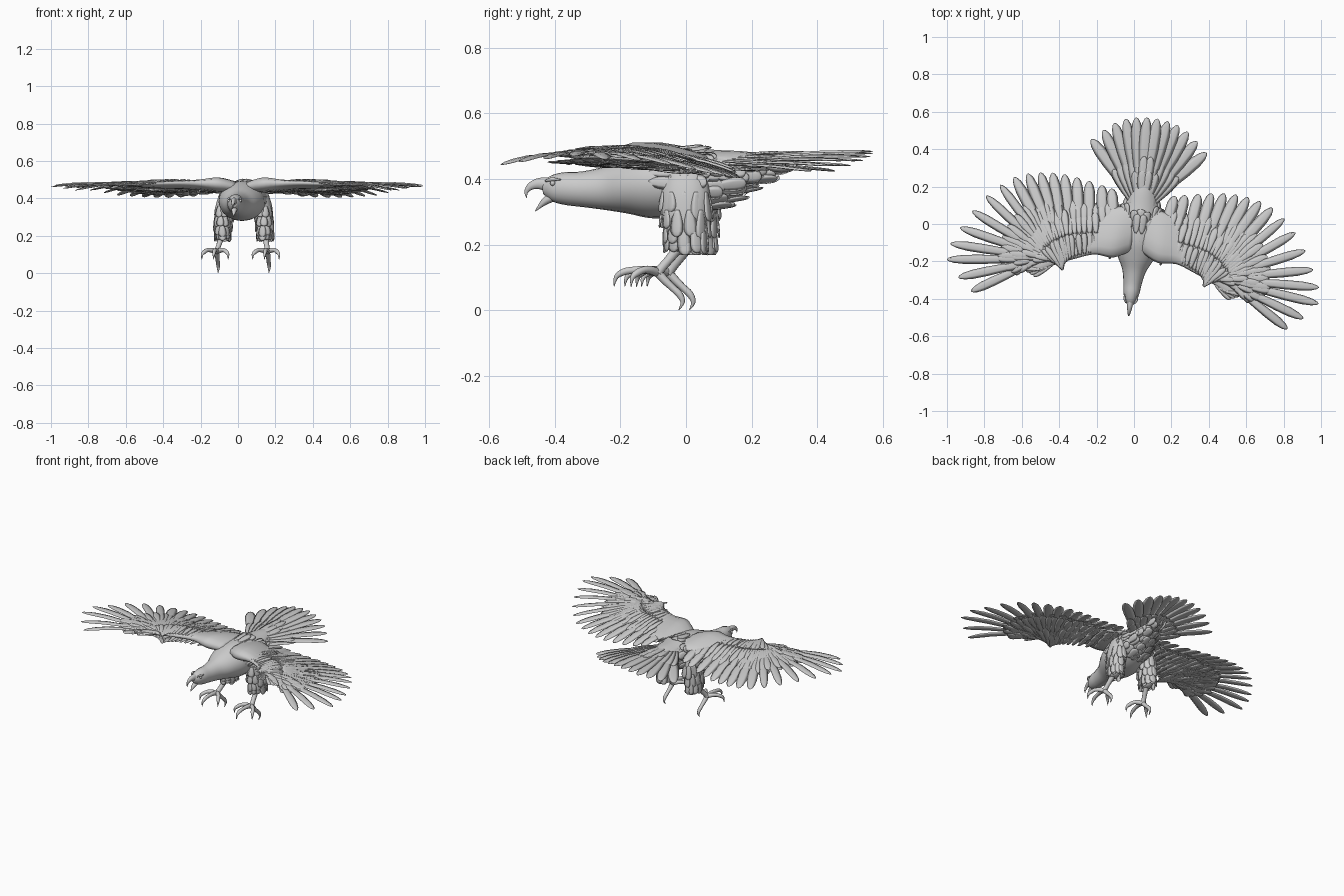
import bpy, bmesh, math, random
from mathutils import Vector as V

if "Cube" in bpy.data.objects:
    bpy.data.objects.remove(bpy.data.objects["Cube"])

random.seed(4)
YAW, OFFSET = math.radians(-6.8), (0.03, 0, 0)   # bird is turned slightly


def smooth_path(rows, n):
    """Catmull-Rom resampling of tuples, n steps per segment."""
    out = []
    for i in range(len(rows) - 1):
        a, b, c, d = rows[max(i - 1, 0)], rows[i], rows[i + 1], rows[min(i + 2, len(rows) - 1)]
        for k in range(n):
            t = k / n
            out.append(tuple(0.5 * (2 * q + (r - p) * t + (2 * p - 5 * q + 4 * r - s) * t * t
                                    + (3 * q - p - 3 * r + s) * t ** 3) for p, q, r, s in zip(a, b, c, d)))
    return out + [tuple(rows[-1])]


def loft(bm, rings):
    vs = [[bm.verts.new(p) for p in r] for r in rings]
    n = len(vs[0])
    for a, b in zip(vs, vs[1:]):
        for i in range(n):
            bm.faces.new((a[i], a[(i + 1) % n], b[(i + 1) % n], b[i]))
    bm.faces.new(vs[0][::-1])
    bm.faces.new(vs[-1])


def tube(bm, rows, n=4, sides=10, flat=1.0):
    """Rows are x, y, z, radius."""
    pts = smooth_path(rows, n)
    rings = []
    for i, p in enumerate(pts):
        d = (V(pts[min(i + 1, len(pts) - 1)][:3]) - V(pts[max(i - 1, 0)][:3])).normalized()
        u = (V((1, 0, 0)) - d * d.x).normalized()
        v = d.cross(u)
        r = max(p[3], 0.0008)
        rings.append([V(p[:3]) + u * r * flat * math.cos(a) + v * r * math.sin(a)
                      for a in (2 * math.pi * k / sides for k in range(sides))])
    loft(bm, rings)


PROFILE = [(0, .4), (.12, .6), (.35, .85), (.6, 1), (.8, .97), (.92, .72), (.98, .38), (1, .08)]
SECTION = [(1, 0), (.4, 1), (-.4, 1), (-1, 0), (-.4, -.7), (.4, -.7)]


def feather(bm, root, tip, width, thick=0.004, up=(0, 0, 1), bend=0.0):
    root, tip = V(root), V(tip)
    d = tip - root
    side = d.cross(V(up)).normalized()
    nrm = side.cross(d).normalized()
    loft(bm, [[root + d * u + nrm * (bend * math.sin(math.pi * u) + thick * b * min(1, w * 1.2))
               + side * (width / 2 * w * a) for a, b in SECTION] for u, w in PROFILE])


def finish(name, bm, mirror=True):
    bmesh.ops.recalc_face_normals(bm, faces=bm.faces)
    me = bpy.data.meshes.new(name)
    bm.to_mesh(me)
    bm.free()
    me.polygons.foreach_set("use_smooth", [True] * len(me.polygons))
    ob = bpy.data.objects.new(name, me)
    bpy.context.collection.objects.link(ob)
    ob.rotation_euler.z, ob.location = YAW, OFFSET
    if mirror:
        ob.modifiers.new("Mirror", 'MIRROR').use_mirror_merge = False
    return ob


def jit(s):
    return V([random.uniform(-s, s) for _ in range(3)])


# body, neck and head: y, centre z, half width, half height
BODY = smooth_path([(-.438, .375, .014, .02), (-.41, .372, .032, .04), (-.37, .371, .043, .05),
                    (-.32, .369, .049, .054), (-.25, .372, .064, .066), (-.18, .38, .098, .085),
                    (-.10, .385, .122, .105), (0, .39, .122, .105), (.1, .405, .10, .083),
                    (.18, .432, .07, .052), (.27, .452, .04, .02)], 4)
bm = bmesh.new()
loft(bm, [[(w * math.sin(a), y, z + h * math.cos(a)) for a in (2 * math.pi * k / 20 for k in range(20))]
          for y, z, w, h in BODY])
finish("body", bm, False)

# hooked open beak
bm = bmesh.new()
tube(bm, [(0, -.42, .383, .024), (0, -.45, .386, .018), (0, -.476, .378, .012),
          (0, -.49, .36, .006), (0, -.488, .343, .001)], flat=.75)
finish("upper_beak", bm, False)
bm = bmesh.new()
tube(bm, [(0, -.405, .348, .016), (0, -.435, .33, .011), (0, -.462, .302, .001)], flat=1.1)
finish("lower_beak", bm, False)

# eyes under brow ridges
bm = bmesh.new()
bmesh.ops.create_uvsphere(bm, u_segments=12, v_segments=8, radius=.008)
bmesh.ops.translate(bm, verts=bm.verts, vec=(.031, -.405, .387))
tube(bm, [(.022, -.428, .394, .003), (.032, -.408, .399, .006), (.036, -.38, .398, .002)], sides=8)
finish("eyes", bm)

# body plumage over back, flanks and rump
bm = bmesh.new()
for j, (y, z, w, h) in enumerate(BODY):
    if -.12 < y < .25 and j % 2 == 0:
        for k in range(11):
            a = math.radians(k * 18 + (j // 2 % 2) * 9 + random.uniform(-4, 4))
            if a > (1.7 if y < .05 else 3.1):
                continue
            n = V((math.sin(a), 0, math.cos(a)))
            p = V((w * n.x, y, z + h * n.z))
            feather(bm, p - n * .003, p + V((0, random.uniform(.07, .1), 0)) + n * (.004 - .025 * (y > .05))
                    + jit(.006), .045, .004, n)
finish("body_feathers", bm)

# wing arm: x, front y, rear y, front z, rear z, half thickness
bm = bmesh.new()
rings = []
for x, y0, y1, z0, z1, t in smooth_path([(.03, -.15, .10, .46, .46, .03), (.12, -.195, .08, .478, .46, .042),
                                         (.22, -.19, .05, .482, .452, .028), (.32, -.225, 0, .483, .455, .02),
                                         (.42, -.268, -.06, .48, .455, .016), (.50, -.312, -.14, .477, .46, .012),
                                         (.56, -.325, -.23, .472, .465, .005)], 4):
    ring = []
    for k in range(14):
        a = 2 * math.pi * k / 14
        f = (1 - math.cos(a)) / 2
        ring.append((x, y0 + (y1 - y0) * f, z0 + (z1 - z0) * f + t * math.sin(a) * (1.25 - .7 * f)))
    rings.append(ring)
loft(bm, rings)
finish("wing_arms", bm)

# flight feathers: root x, root y, tip x, tip y, tip z
FLIGHT = [(.56, -.285, .851, -.464, .445), (.55, -.255, 1.0, -.31, .465), (.53, -.225, .95, -.133, .462),
          (.50, -.195, .832, .052, .442), (.465, -.165, .695, .169, .415), (.425, -.13, .559, .21, .403),
          (.36, -.10, .43, .216, .403), (.26, -.08, .295, .196, .408), (.13, -.06, .17, .17, .43)]
bm = bmesh.new()
for i, (rx, ry, tx, ty, tz) in enumerate(smooth_path(FLIGHT, 2)):
    feather(bm, (rx, ry, .468 + .002 * (i % 2)), (tx, ty, tz + random.uniform(-.004, .004)),
            .05 if i < 8 else .062, .005, bend=.014)
finish("flight_feathers", bm)

# covert feathers in overlapping rows, above and below the wing
for name, sgn, per in (("upper_coverts", 1, 4), ("under_coverts", -1, 3)):
    bm = bmesh.new()
    rows = smooth_path(FLIGHT, per)
    for u0, u1, wid in ((-.38, .0, .034), (-.2, .22, .038), (0, .42, .042), (.15, .62, .046)):
        for i, (rx, ry, tx, ty, tz) in enumerate(rows):
            s = i / per
            k = .5 + .5 * min(1, s / 4)
            ends = []
            for u in (u0 * k, u1 * k * random.uniform(.92, 1.05)):
                uz = max(u, 0)
                ends.append(V((rx + (tx - rx) * u, ry + (ty - ry) * u, .468 + (tz - .468) * uz
                               + sgn * (.006 + .02 * (1 - uz) ** 2 * (.4 + .6 * min(1, s / 5))))))
            feather(bm, ends[0], ends[1] + jit(.008) * .7, wid, .0035, bend=.004 * sgn)
    finish(name, bm)

# alula on the leading edge
bm = bmesh.new()
for k in range(4):
    feather(bm, (.44 + .02 * k, -.275 - .01 * k, .482), (.53 + .022 * k, -.345 + .012 * k, .47), .028)
finish("alula_feathers", bm)

# tail fan with coverts
bm = bmesh.new()
TAIL = [(.028, .57, .484), (.085, .563, .478), (.14, .549, .468), (.197, .52, .456), (.252, .476, .44), (.31, .42, .424)]
for i, (x, y, z) in enumerate(TAIL):
    root = V((.008 + .009 * i, .17 - .006 * i, .462 - .004 * i))
    tip = V((x, y, z))
    feather(bm, root, tip, .066, .005, bend=.006)
    for f, w in ((.3, .05), (.48, .052)):
        for s in (1, -1):
            feather(bm, root + V((0, -.03, .012 * s)), root.lerp(tip, f) + V((0, 0, .009 * s)) + jit(.006), w)
finish("tail_feathers", bm)

# thighs: z, centre x, centre y, half x, half y
THIGH = smooth_path([(.43, .095, .01, .035, .06), (.36, .106, .01, .046, .075), (.28, .113, .01, .044, .07),
                     (.22, .115, .012, .036, .055), (.18, .117, .0, .022, .03)], 3)
bm = bmesh.new()
loft(bm, [[(cx + hx * math.cos(a), cy + hy * math.sin(a), z) for a in (2 * math.pi * k / 16 for k in range(16))]
          for z, cx, cy, hx, hy in THIGH])
finish("thighs", bm)

# hanging thigh feathers
bm = bmesh.new()
for j in (1, 3, 5, 7, 8):
    z, cx, cy, hx, hy = THIGH[j]
    for k in range(11):
        a = 2 * math.pi * (k + .5 * (j % 4 == 1)) / 11
        n = V((math.cos(a), math.sin(a), 0))
        p = V((cx + hx * n.x, cy + hy * n.y, z))
        drop = .085 if n.y > -.3 else .06
        q = p + n * .003 - V((hx * n.x * .1, 0, drop)) + jit(.006)
        q.z = max(q.z, .168)
        feather(bm, p - n * .002, q, .042, .004, n)
finish("thigh_feathers", bm)

# shanks, toes and claws
bm = bmesh.new()
AX, AY, AZ = .137, -.07, .115
tube(bm, [(.116, .0, .21, .022), (.124, -.025, .17, .015), (.134, -.058, .13, .014), (AX, AY, AZ, .018)])
TOES = [[(0, -.035, .008), (0, -.07, .008), (0, -.105, .002), (0, -.128, -.014), (0, -.134, -.042)],
        [(.025, -.02, .008), (.045, -.038, .008), (.06, -.058, -.002), (.07, -.07, -.016), (.071, -.074, -.043)],
        [(-.025, -.02, .008), (-.045, -.038, .008), (-.06, -.058, -.002), (-.07, -.07, -.016), (-.071, -.074, -.043)],
        [(0, .02, -.022), (0, .045, -.046), (0, .066, -.066), (0, .076, -.09), (0, .064, -.114)]]
for toe in TOES:
    tube(bm, [(AX, AY, AZ, .014)] + [(AX + x, AY + y, AZ + z, r) for (x, y, z), r in
                                     zip(toe, (.013, .011, .011, .007, .001))], 3)
finish("legs_and_feet", bm)
